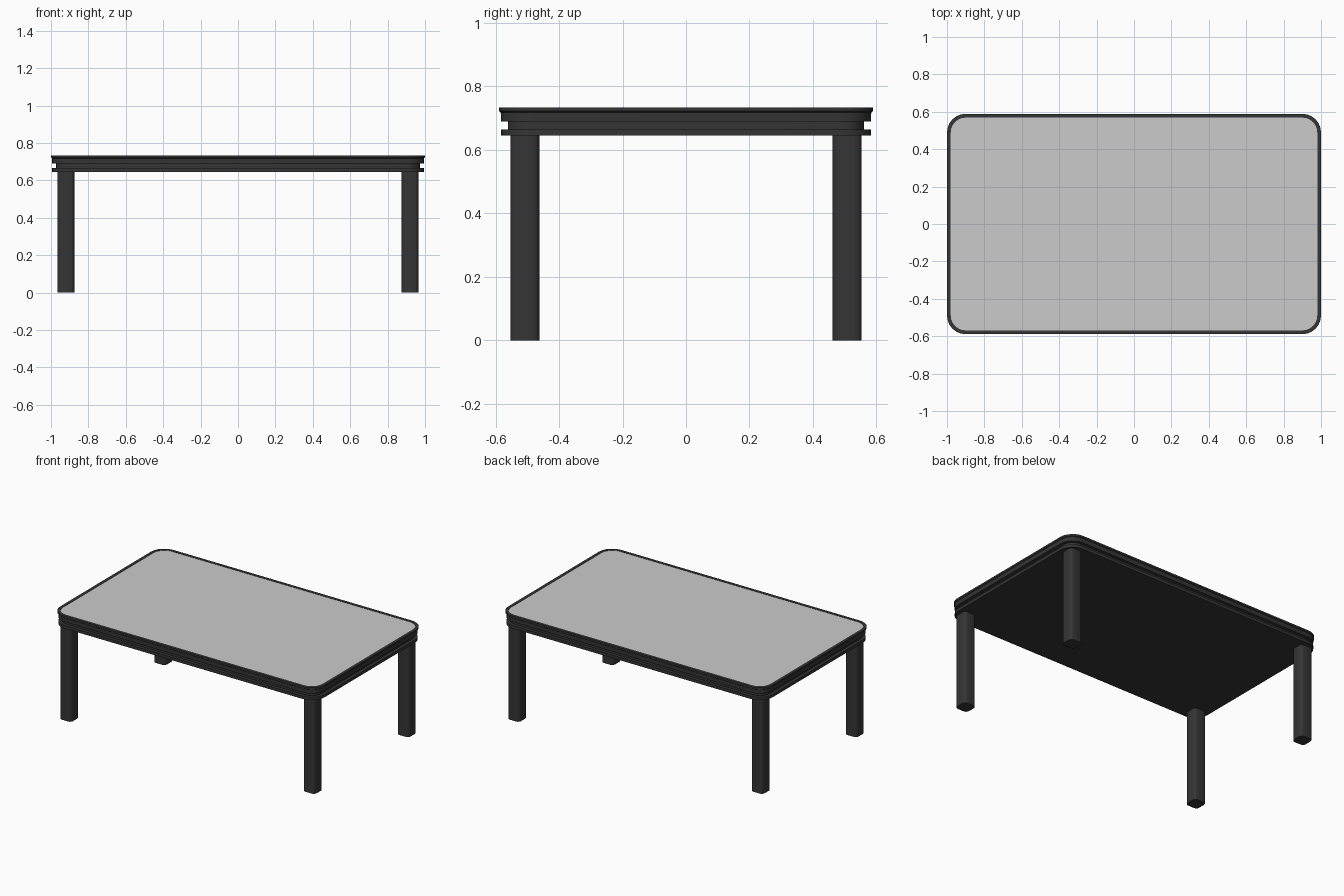
import bpy, bmesh
from math import cos, sin, pi

old = bpy.data.objects.get("Cube")
if old:
    bpy.data.objects.remove(old, do_unlink=True)


def material(name, value, rough):
    m = bpy.data.materials.new(name)
    m.use_nodes = True
    colour = (value, value, value, 1)
    m.diffuse_color = colour
    bsdf = m.node_tree.nodes["Principled BSDF"]
    bsdf.inputs["Base Color"].default_value = colour
    bsdf.inputs["Roughness"].default_value = rough
    return m


BLACK = material("black frame", 0.035, 0.5)
GREY = material("pale grey panel", 0.6, 0.5)


def rounded_rect(hx, hy, radius, steps):
    """Counter-clockwise outline of a rectangle with rounded corners."""
    points = []
    for i, (sx, sy) in enumerate([(1, 1), (-1, 1), (-1, -1), (1, -1)]):
        for k in range(steps + 1):
            a = (i + k / steps) * pi / 2
            points.append((sx * (hx - radius) + radius * cos(a),
                           sy * (hy - radius) + radius * sin(a)))
    return points


def stack(name, mat, hx, hy, radius, steps, profile, centre=(0, 0)):
    """Solid made of rounded outlines, each an (inset, height) pair going up."""
    bm = bmesh.new()
    rings = []
    for inset, z in profile:
        outline = rounded_rect(hx - inset, hy - inset, radius - inset, steps)
        rings.append([bm.verts.new((x + centre[0], y + centre[1], z))
                      for x, y in outline])
    n = len(rings[0])
    for low, high in zip(rings, rings[1:]):
        for i in range(n):
            j = (i + 1) % n
            bm.faces.new((low[i], low[j], high[j], high[i]))
    bm.faces.new(rings[0][::-1])
    bm.faces.new(rings[-1])
    mesh = bpy.data.meshes.new(name)
    bm.to_mesh(mesh)
    bm.free()
    mesh.materials.append(mat)
    ob = bpy.data.objects.new(name, mesh)
    bpy.context.collection.objects.link(ob)
    bpy.ops.object.select_all(action="DESELECT")
    ob.select_set(True)
    bpy.context.view_layer.objects.active = ob
    bpy.ops.object.shade_smooth_by_angle(angle=pi / 6)
    return ob


HX, HY, CORNER = 1.0, 0.589, 0.1

# Table top edge: lower lip, recessed groove, upper band and raised rim
stack("table_frame", BLACK, HX, HY, CORNER, 6,
      [(0.006, 0.645), (0.006, 0.665), (0.028, 0.665), (0.028, 0.69),
       (0.006, 0.69), (0.005, 0.718), (0, 0.722), (0, 0.734),
       (0.02, 0.734), (0.02, 0.728)])

# Pale panel set into the rim
stack("top_panel", GREY, HX - 0.0201, HY - 0.0201, CORNER - 0.0201, 6,
      [(0, 0.724), (0, 0.732)])

# Four rounded square legs
for side, sx in (("left", 1), ("right", -1)):
    for end, sy in (("front", -1), ("back", 1)):
        stack(f"{end}_{side}_leg", BLACK, 0.046, 0.046, 0.022, 3,
              [(0, 0), (0, 0.65)], (sx * 0.92, sy * 0.507))
